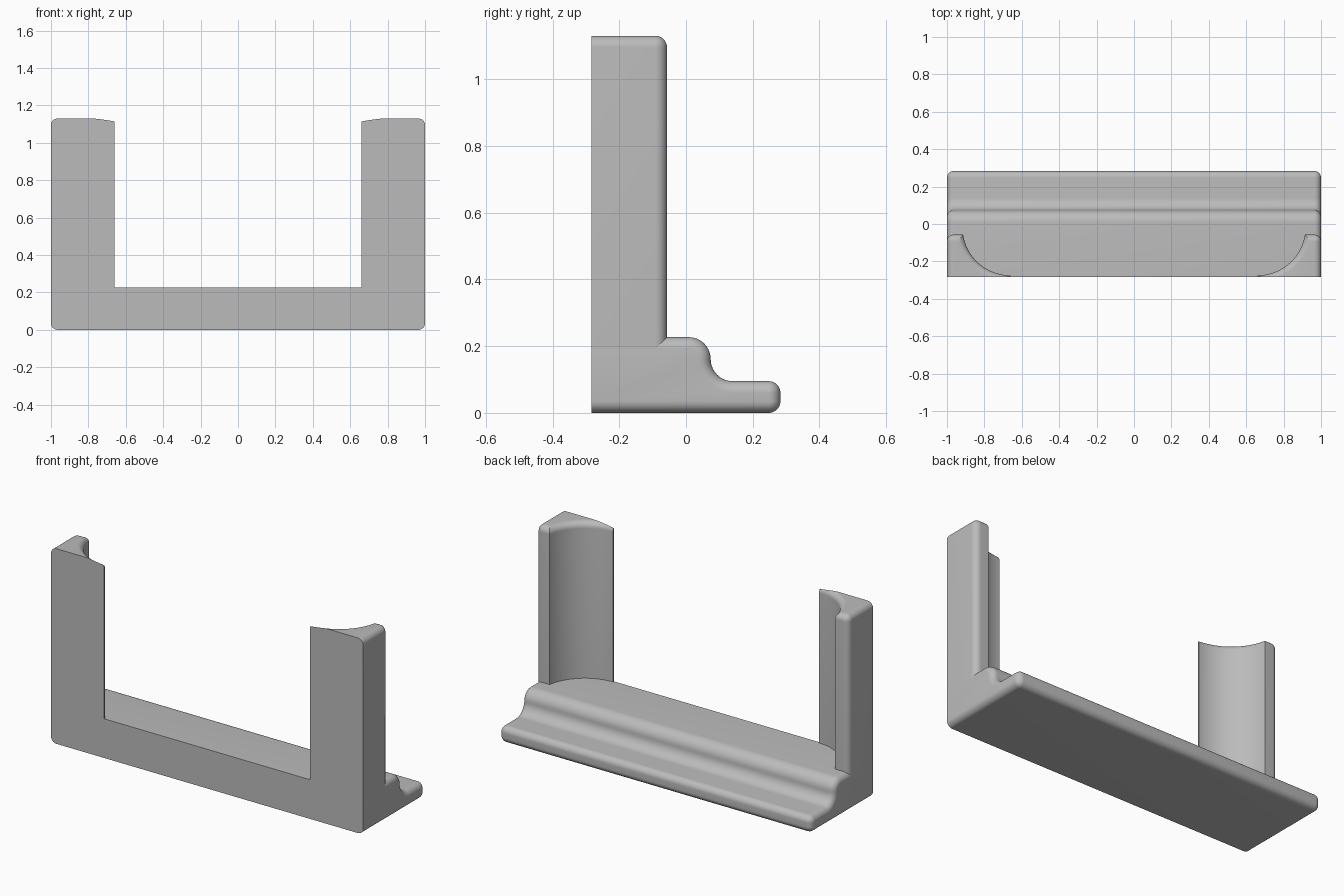
import bpy, bmesh
from math import sin, cos, pi, sqrt, acos, asin

cube = bpy.data.objects.get("Cube")
if cube:
    bpy.data.objects.remove(cube)

grey = bpy.data.materials.new("Light grey")
grey.use_nodes = True
grey.diffuse_color = (0.5, 0.5, 0.5, 1)
grey.node_tree.nodes["Principled BSDF"].inputs["Base Color"].default_value = (0.5, 0.5, 0.5, 1)

R = 0.035                    # fillet radius
FRONT, BACK = -0.283, 0.283  # depth limits
STEP, TOP = 0.227, 1.13      # base and post heights
POST_BACK, INNER = -0.057, 0.66
COVE, COVE_Y = 0.2566, -0.018  # hollow in the posts: radius and centre
FILLET = [i / 8 * pi / 2 for i in range(9)]


def arc(cx, cy, r, a0, a1, n=10):
    return [(cx + r * cos(a0 + (a1 - a0) * i / n),
             cy + r * sin(a0 + (a1 - a0) * i / n)) for i in range(n + 1)]


def loft(name, rings):
    """Skin rings with equal point counts and cap both ends."""
    bm = bmesh.new()
    loops = [[bm.verts.new(p) for p in ring] for ring in rings]
    n = len(loops[0])
    for a, b in zip(loops, loops[1:]):
        for i in range(n):
            j = (i + 1) % n
            bm.faces.new((a[i], a[j], b[j], b[i]))
    bm.faces.new(loops[0])
    bm.faces.new(loops[-1])
    bmesh.ops.remove_doubles(bm, verts=bm.verts, dist=1e-5)
    bmesh.ops.recalc_face_normals(bm, faces=bm.faces)
    mesh = bpy.data.meshes.new(name)
    bm.to_mesh(mesh)
    bm.free()
    mesh.materials.append(grey)
    obj = bpy.data.objects.new(name, mesh)
    bpy.context.collection.objects.link(obj)
    bpy.ops.object.select_all(action="DESELECT")
    obj.select_set(True)
    bpy.context.view_layer.objects.active = obj
    bpy.ops.object.shade_smooth_by_angle(angle=pi / 6)
    return obj


def base_profile(d):
    """Moulded side section (y, z), inset by d on all but the front."""
    return ([(FRONT, STEP - d)]
            + arc(0.008, STEP - 0.066, 0.066 - d, pi / 2, 0)
            + arc(0.14, 0.161, 0.066 + d, pi, 1.5 * pi)
            + arc(BACK - R, 0.095 - R, R - d, pi / 2, 0)
            + arc(BACK - R, R, R - d, 0, -pi / 2)
            + [(FRONT, d)])


def post_plan(d):
    """Post section (x, y) with a hollow inner side, inset by d."""
    r = COVE + d
    start = -asin((COVE_Y - POST_BACK + d) / r)
    depth = min(r, COVE_Y - FRONT)
    end = -pi / 2 + acos(depth / r)
    hollow = arc(INNER, COVE_Y, r, start, end, 28)
    return ([(1 - d, FRONT)]
            + arc(1 - R, POST_BACK - R, R - d, 0, pi / 2)
            + hollow + [(hollow[-1][0], FRONT)])


# Moulded base with rounded ends
ends = [(1 - R + R * sin(a), R * (1 - cos(a))) for a in FILLET]
stations = [(-x, d) for x, d in reversed(ends)] + ends
loft("base", [[(x, y, z) for y, z in base_profile(d)] for x, d in stations])

# Upright posts with rounded tops, mirrored
levels = [(STEP - R, 0)] + [(TOP - R + R * sin(a), R * (1 - cos(a))) for a in FILLET]
for side, name in ((1, "left_post"), (-1, "right_post")):
    loft(name, [[(side * x, y, z) for x, y in post_plan(d)] for z, d in levels])
